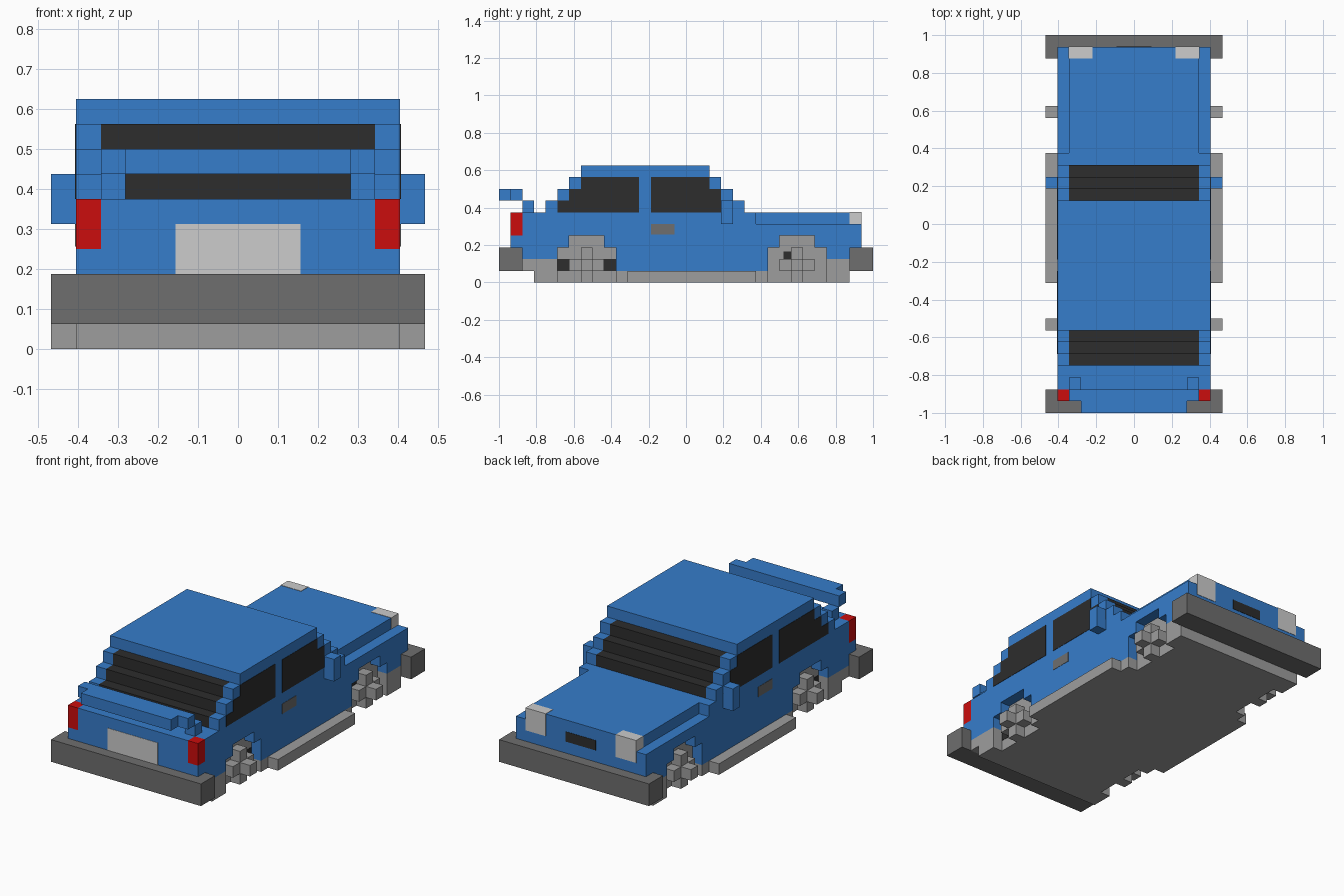
import bpy

if "Cube" in bpy.data.objects:
    bpy.data.objects.remove(bpy.data.objects["Cube"])

U = 1 / 16  # one block of the blocky style


def mat(name, r, g, b):
    m = bpy.data.materials.new(name)
    m.diffuse_color = (r, g, b, 1)
    m.use_nodes = True
    m.node_tree.nodes["Principled BSDF"].inputs["Base Color"].default_value = m.diffuse_color
    return m


BLUE = mat("blue_paint", 0.037, 0.205, 0.597)
GLASS = mat("dark_glass", 0.026, 0.026, 0.026)
GREY = mat("mid_grey", 0.337, 0.337, 0.337)
BUMPER = mat("dark_grey", 0.156, 0.156, 0.156)
LIGHT = mat("light_grey", 0.604, 0.604, 0.604)
RED = mat("red_light", 0.597, 0.004, 0.004)


def prism(name, profile, x0, x1, material):
    """Extrude a (y, z) outline, counter-clockwise seen from +x, from x0 to x1."""
    x0, x1 = min(x0, x1), max(x0, x1)
    n = len(profile)
    verts = [(x * U, y * U, z * U) for x in (x0, x1) for y, z in profile]
    faces = [tuple(range(n - 1, -1, -1)), tuple(range(n, 2 * n))]
    faces += [(i, (i + 1) % n, (i + 1) % n + n, i + n) for i in range(n)]
    me = bpy.data.meshes.new(name)
    me.from_pydata(verts, [], faces)
    me.materials.append(material)
    ob = bpy.data.objects.new(name, me)
    bpy.context.collection.objects.link(ob)
    return ob


def box(name, x0, x1, y0, y1, z0, z1, material):
    return prism(name, [(y0, z0), (y1, z0), (y1, z1), (y0, z1)], x0, x1, material)


E = 0.03  # plate thickness in blocks

# Central body and underbody
prism("body_core", [(-14, 2), (14, 2), (14, 3), (15, 3), (15, 6),
                    (-15, 6), (-15, 3), (-14, 3)], -5.5, 5.5, BLUE)
prism("underbody", [(-13, 0), (14, 0), (14, 2), (-14, 2), (-14, 1), (-13, 1)],
      -5.5, 5.5, GREY)

# Bumpers
box("rear_bumper", -7.5, 7.5, -16, -14, 1, 3, BUMPER)
box("front_bumper", -7.5, 7.5, 14, 16, 1, 3, BUMPER)

# Stepped glass cabin, pillars and roof
cabin = [(-12, 6), (5, 6), (5, 7), (4, 7), (4, 8), (3, 8), (3, 9),
         (-10, 9), (-10, 8), (-11, 8), (-11, 7), (-12, 7)]
prism("windscreens", cabin, -5.5, 5.5, GLASS)
box("roof", -6.5, 6.5, -9, 2, 9, 10, BLUE)

# Rear spoiler blades
box("spoiler_rear_blade", -4.5, 4.5, -16, -15, 7, 8, BLUE)
box("spoiler_front_blade", -5.5, 5.5, -15, -14, 7, 8, BLUE)

# Number plate blank and grille
box("rear_plate", -2.5, 2.5, -15 - E, -15, 3, 5, LIGHT)
box("grille", -1.5, 1.5, 15, 15 + E, 4.05, 4.95, GLASS)

for side, s in (("right", 1), ("left", -1)):
    def sbox(name, x0, x1, *rest):
        return box(side + "_" + name, s * x0, s * x1, *rest)

    def sprism(name, pts, x0, x1, material):
        return prism(side + "_" + name, pts, s * x0, s * x1, material)

    # Side panel with both wheel arches and a lower front wing
    sprism("side_panel", [
        (-14, 2), (-11, 2), (-11, 3), (-10, 3), (-10, 4), (-7, 4), (-7, 3), (-6, 3),
        (-6, 1), (7, 1), (7, 3), (8, 3), (8, 4), (11, 4), (11, 3), (12, 3), (12, 2),
        (14, 2), (14, 3), (15, 3), (15, 5), (6, 5), (6, 6), (-14, 6), (-14, 4),
        (-15, 4), (-15, 3), (-14, 3)], 5.5, 6.5, BLUE)

    # Grey lower trim and sill
    sprism("rear_trim", [(-13, 0), (-11, 0), (-11, 2), (-14, 2), (-14, 1), (-13, 1)],
           5.5, 6.5, GREY)
    sbox("middle_trim", 5.5, 6.5, -6, 7, 0, 1, GREY)
    sbox("front_trim", 5.5, 6.5, 12, 14, 0, 2, GREY)
    sbox("sill", 6.5, 7.5, -5, 6, 0, 1, GREY)

    # Pillars and side windows
    sprism("pillars", cabin, 5.5, 6.5, BLUE)
    sprism("rear_window", [(-11, 6), (-4, 6), (-4, 9), (-9, 9), (-9, 8), (-10, 8),
                           (-10, 7), (-11, 7)], 6.5, 6.5 + E, GLASS)
    sprism("front_window", [(-3, 6), (4, 6), (4, 7), (3, 7), (3, 8), (2, 8), (2, 9),
                            (-3, 9)], 6.5, 6.5 + E, GLASS)

    # Mirror, handle, lamps and spoiler support
    sbox("mirror", 6.5, 7.5, 3, 4, 5, 7, BLUE)
    sbox("door_handle", 6.5, 6.5 + E, -3, -1, 4.1, 5, BUMPER)
    sbox("tail_light", 5.5, 6.5, -15, -14, 4, 6, RED)
    sbox("headlight", 3.5, 5.5 + E, 14, 15 + E, 4, 6 + E, LIGHT)
    sbox("spoiler_support", 4.5, 5.5, -14, -13, 6, 7, BLUE)

    # Wheels: stepped disc, cross and hub
    for end, c in (("rear", -8.5), ("front", 9.5)):
        sprism(end + "_wheel_disc", [
            (c - 1.5, 0), (c + 1.5, 0), (c + 2.5, 0), (c + 2.5, 3), (c + 1.5, 3),
            (c + 1.5, 4), (c - 1.5, 4), (c - 1.5, 3), (c - 2.5, 3), (c - 2.5, 0)],
            5.5, 5.5 + E, GREY)
        a, b = 0.5, 1.5
        sprism(end + "_wheel_cross", [
            (c - a, 0), (c + a, 0), (c + a, 1), (c + b, 1), (c + b, 2), (c + a, 2),
            (c + a, 3), (c - a, 3), (c - a, 2), (c - b, 2), (c - b, 1), (c - a, 1)],
            5.5, 6.5, GREY)
        sbox(end + "_wheel_hub", 6.5, 7.5, c - a, c + a, 1, 2, GREY)

    # Dark gaps in the wheels
    for y in (-11, -7):
        sbox("rear_wheel_gap", 5.5, 5.5 + 2 * E, y, y + 1, 1, 2, GLASS)
    sbox("front_wheel_gap", 5.5, 5.5 + 2 * E, 8.35, 9, 2, 2.65, GLASS)
